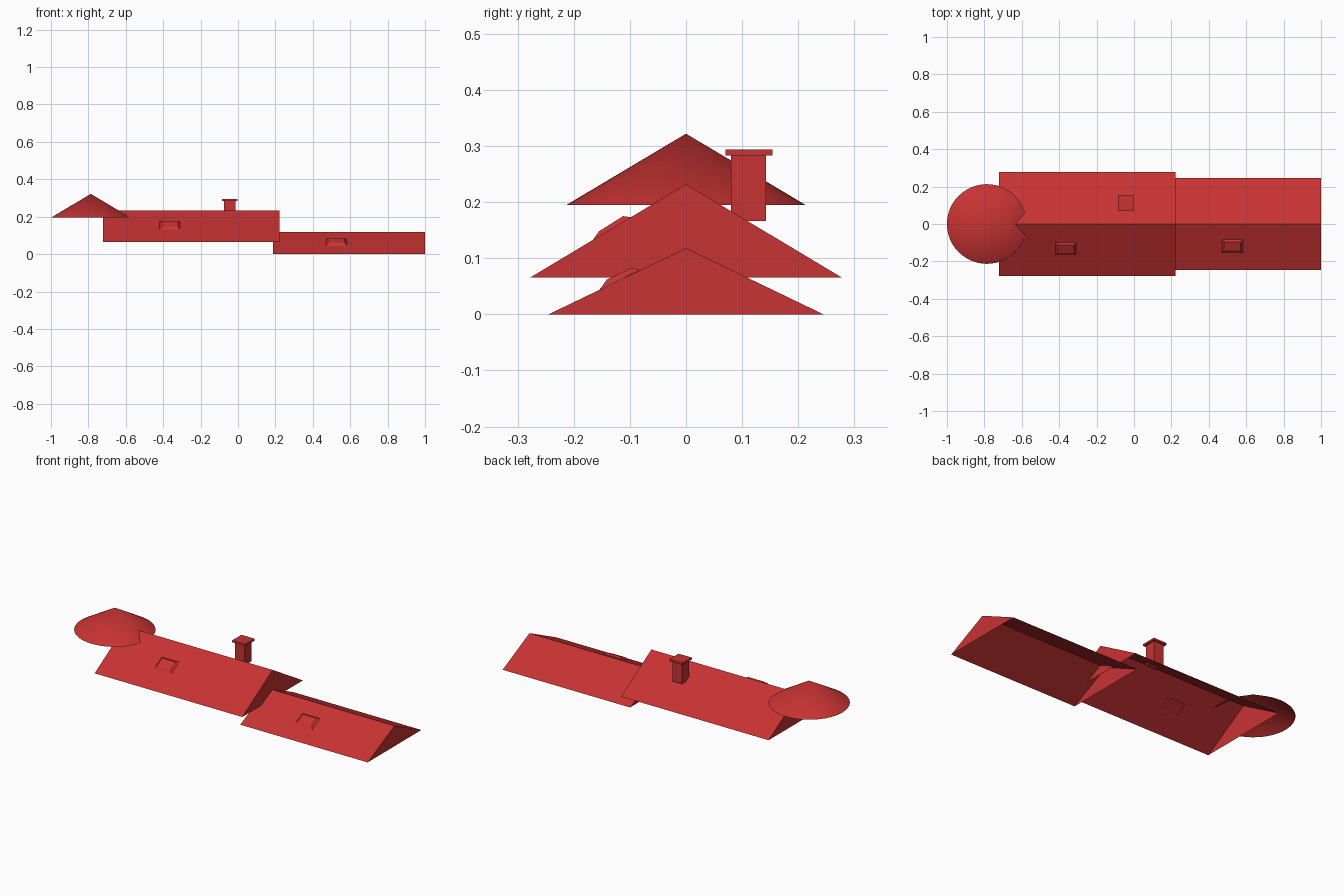
import bpy, bmesh, math
from mathutils import Vector

if "Cube" in bpy.data.objects:
    bpy.data.objects.remove(bpy.data.objects["Cube"])

red = bpy.data.materials.new("roof_red")
red.diffuse_color = (0.58, 0.033, 0.033, 1)
red.use_nodes = True
red.node_tree.nodes["Principled BSDF"].inputs["Base Color"].default_value = red.diffuse_color


def make(name, verts, faces):
    mesh = bpy.data.meshes.new(name)
    mesh.from_pydata(verts, [], faces)
    bm = bmesh.new()
    bm.from_mesh(mesh)
    bmesh.ops.recalc_face_normals(bm, faces=bm.faces)
    bm.to_mesh(mesh)
    bm.free()
    mesh.materials.append(red)
    obj = bpy.data.objects.new(name, mesh)
    bpy.context.collection.objects.link(obj)
    return obj


def gable_roof(name, x0, x1, half, z0, z1):
    # two slopes and two closed gable ends, open underneath
    verts = [(x, y, z) for x in (x0, x1)
             for y, z in ((-half, z0), (0, z1), (half, z0))]
    return make(name, verts, [(0, 1, 4, 3), (1, 2, 5, 4), (0, 2, 1), (3, 4, 5)])


def box(name, x0, x1, y0, y1, z0, z1):
    verts = [(x, y, z) for z in (z0, z1)
             for x, y in ((x0, y0), (x1, y0), (x1, y1), (x0, y1))]
    return make(name, verts, [(3, 2, 1, 0), (4, 5, 6, 7)] +
                [(i, (i + 1) % 4, (i + 1) % 4 + 4, i + 4) for i in range(4)])


def skylight(name, x0, x1, profile, inset):
    # raised panel with sloping borders, lying on the front slope
    lo, lo_top, hi_top, hi = profile
    verts = [(x0, *lo), (x1, *lo), (x1, *hi), (x0, *hi),
             (x0 + inset, *lo_top), (x1 - inset, *lo_top),
             (x1 - inset, *hi_top), (x0 + inset, *hi_top)]
    return make(name, verts, [(4, 5, 6, 7)] +
                [(i, (i + 1) % 4, (i + 1) % 4 + 4, i + 4) for i in range(4)])


# Main roofs
gable_roof("lower_roof", 0.186, 1.0, 0.245, 0.0, 0.118)
gable_roof("upper_roof", -0.722, 0.221, 0.277, 0.066, 0.232)

# Skylights on the front slopes
skylight("upper_skylight", -0.42, -0.308,
         ((-0.168, 0.130), (-0.155, 0.148), (-0.112, 0.175), (-0.097, 0.173)), 0.012)
skylight("lower_skylight", 0.47, 0.582,
         ((-0.154, 0.044), (-0.141, 0.062), (-0.097, 0.083), (-0.082, 0.079)), 0.012)

# Chimney shaft and cap
box("chimney_shaft", -0.075, -0.013, 0.08, 0.143, 0.166, 0.283)
box("chimney_cap", -0.086, -0.002, 0.07, 0.154, 0.283, 0.294)

# Conical tower roof, open underneath
n, r, cx = 48, 0.213, -0.787
ring = [(cx + r * math.cos(2 * math.pi * i / n),
         r * math.sin(2 * math.pi * i / n), 0.195) for i in range(n)]
cone = make("tower_roof", ring + [(cx, 0, 0.322)],
            [(i, (i + 1) % n, n) for i in range(n)])
for p in cone.data.polygons:
    p.use_smooth = True
